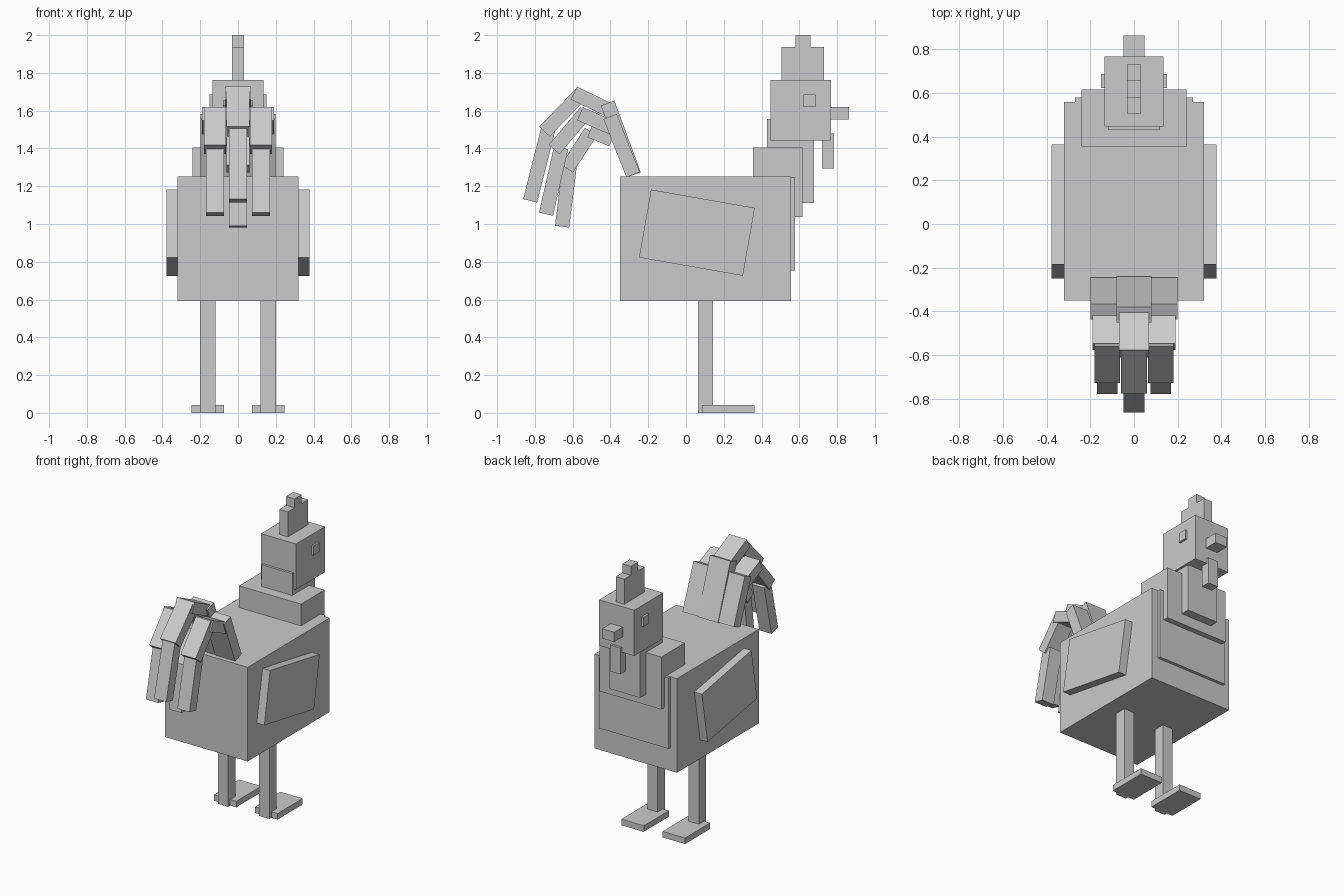
import bpy, math
from mathutils import Vector, Matrix


def box(name, center, size, tilt=0.0):
    """Box with given centre and size, tilted in the side (y-z) plane."""
    bpy.ops.mesh.primitive_cube_add(size=1)
    ob = bpy.context.object
    ob.name = ob.data.name = name
    ob.data.transform(Matrix.Translation(Vector(center))
                      @ Matrix.Rotation(tilt, 4, 'X')
                      @ Matrix.Diagonal((*size, 1)))
    return ob


def span(name, x, y, z):
    """Box given by its ranges on each axis."""
    return box(name, [(a + b) / 2 for a, b in (x, y, z)],
               [b - a for a, b in (x, y, z)])


def sym(name, half, y, z):
    return span(name, (-half, half), y, z)


# Body and stepped chest
sym("body", 0.32, (-0.35, 0.557), (0.593, 1.252))
sym("breast_plate", 0.27, (0.45, 0.578), (0.755, 1.25))
sym("neck_base", 0.24, (0.355, 0.616), (1.037, 1.404))
sym("neck", 0.12, (0.43, 0.678), (1.11, 1.556))

# Head
sym("head", 0.136, (0.447, 0.767), (1.442, 1.762))
sym("beak", 0.047, (0.74, 0.862), (1.552, 1.62))
sym("wattle", 0.04, (0.72, 0.783), (1.293, 1.478))
sym("comb_low", 0.033, (0.505, 0.73), (1.75, 1.938))
sym("comb_peak", 0.033, (0.579, 0.658), (1.938, 2.0))

# Paired parts
for side, s in (("left", -1), ("right", 1)):
    def mx(a, b):
        return tuple(sorted((s * a, s * b)))
    span("eye_" + side, mx(0.12, 0.15), (0.621, 0.686), (1.62, 1.685))
    span("leg_" + side, mx(0.12, 0.20), (0.063, 0.143), (0, 0.61))
    span("foot_" + side, mx(0.073, 0.247), (0.085, 0.363), (0, 0.042))
    box("wing_" + side, (s * 0.338, 0.058, 0.954), (0.08, 0.558, 0.365),
        math.radians(-10))


def feather(name, x, segments):
    """Chain of flat blocks; each segment is (start, end, half width)."""
    for i, (a, b, half) in enumerate(segments):
        dy, dz = b[0] - a[0], b[1] - a[1]
        box(f"{name}_{i + 1}", (x, (a[0] + b[0]) / 2, (a[1] + b[1]) / 2),
            (2 * half, math.hypot(dy, dz), 0.076), math.atan2(dz, dy))


# Drooping tail feathers: outer and inner on the centre line, one each side
feather("tail_outer", 0, [
    ((-0.275, 1.261), (-0.415, 1.640), 0.079),
    ((-0.413, 1.606), (-0.593, 1.693), 0.068),
    ((-0.550, 1.696), (-0.749, 1.489), 0.060),
    ((-0.730, 1.500), (-0.825, 1.123), 0.047)])
feather("tail_inner", 0, [
    ((-0.392, 1.447), (-0.508, 1.494), 0.068),
    ((-0.503, 1.489), (-0.630, 1.293), 0.060),
    ((-0.616, 1.309), (-0.656, 0.986), 0.047)])
for side, s in (("left", -1), ("right", 1)):
    feather("tail_" + side, s * 0.122, [
        ((-0.280, 1.261), (-0.402, 1.569), 0.077),
        ((-0.392, 1.510), (-0.561, 1.584), 0.068),
        ((-0.529, 1.595), (-0.698, 1.394), 0.058),
        ((-0.661, 1.404), (-0.741, 1.052), 0.047)])
